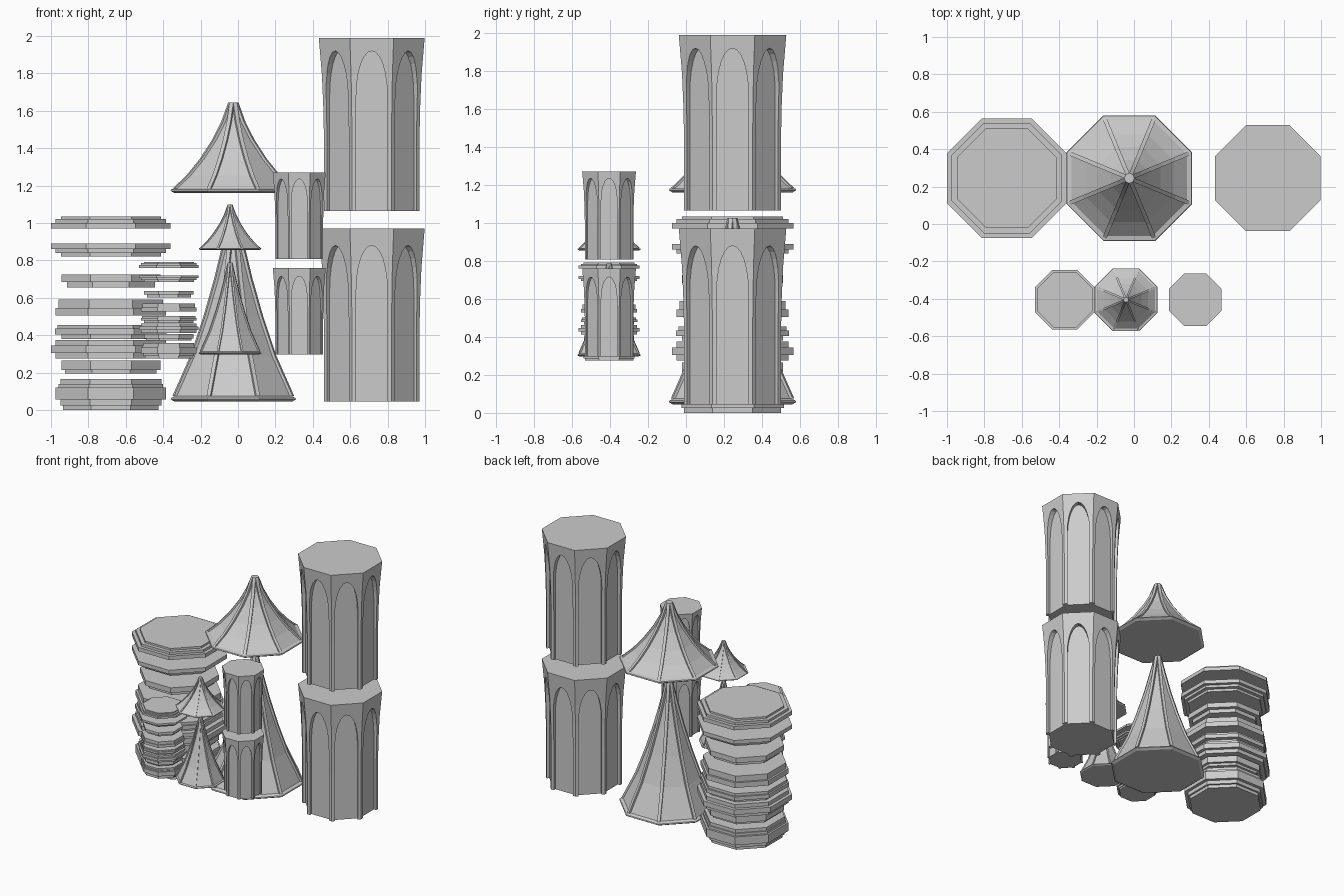
import bpy, bmesh, math

if "Cube" in bpy.data.objects:
    bpy.data.objects.remove(bpy.data.objects["Cube"])

C = math.cos(math.pi / 8)
CY = 0.245
DISC_X, ROOF_X, COL_X = -0.68, -0.025, 0.715
parts = []


def finish(bm, name, loc):
    bmesh.ops.recalc_face_normals(bm, faces=bm.faces)
    me = bpy.data.meshes.new(name)
    bm.to_mesh(me)
    bm.free()
    ob = bpy.data.objects.new(name, me)
    bpy.context.collection.objects.link(ob)
    ob.location = loc
    return ob


def loft(bm, rings):
    # closed solid through a list of rings of points
    vs = [[bm.verts.new(p) for p in r] for r in rings]
    n = len(rings[0])
    for a, b in zip(vs, vs[1:]):
        for i in range(n):
            j = (i + 1) % n
            bm.faces.new((a[i], a[j], b[j], b[i]))
    bm.faces.new(vs[0][::-1])
    bm.faces.new(vs[-1])


def octagon(a, z):
    # ring with flats facing the axes, a = distance to the flat
    r = a / C
    angs = [math.pi / 8 + i * math.pi / 4 for i in range(8)]
    return [(r * math.cos(t), r * math.sin(t), z) for t in angs]


def octa_solid(bm, profile):
    loft(bm, [octagon(a, z) for a, z in profile])


def molding(name, z0, steps):
    # stepped octagonal slab; steps = (apothem, top z)
    bm = bmesh.new()
    prof, z = [], z0
    for a, top in steps:
        prof += [(a, z), (a, top)]
        z = top
    octa_solid(bm, prof)
    parts.append(finish(bm, name, (DISC_X, CY, 0)))


def roof(name, z0, profile):
    # eave rim, concave slopes and a rib on each corner
    bm = bmesh.new()
    rim = [(0.315, z0), (0.335, z0 + 0.012), (0.332, z0 + 0.02)]
    octa_solid(bm, rim + profile)
    w = 0.011
    for i in range(8):
        t = math.pi / 8 + i * math.pi / 4
        c, s = math.cos(t), math.sin(t)
        rings = []
        for a, z in profile:
            r = a / C
            rings.append([(u * c - v * s, u * s + v * c, z) for u, v in
                          ((r - 0.015, -w), (r + 0.012, -w), (r + 0.012, w), (r - 0.015, w))])
        loft(bm, rings)
    parts.append(finish(bm, name, (ROOF_X, CY, 0)))


def column(name, z0, arch_top):
    # flared octagonal shaft
    h = 0.925
    bm = bmesh.new()
    octa_solid(bm, [(a, h * t) for a, t in
                    ((0.255, 0), (0.255, 0.4), (0.259, 0.6), (0.266, 0.78), (0.283, 1))])
    ob = finish(bm, name, (COL_X, CY, z0))
    # arched niche cutters, one per face
    bm = bmesh.new()
    hw, spring = 0.083, arch_top - 0.24
    outline = [(-hw, -0.1), (hw, -0.1)]
    for k in range(13):
        t = math.pi * k / 12
        outline.append((hw * math.cos(t), spring + 0.24 * math.sin(t)))
    for i in range(8):
        c, s = math.cos(i * math.pi / 4), math.sin(i * math.pi / 4)
        loft(bm, [[(u * c - v * s, u * s + v * c, z) for v, z in outline] for u in (0.235, 0.4)])
    cutter = finish(bm, "niche_cutter", ob.location)
    cutter.hide_render = True
    m = ob.modifiers.new("niches", 'BOOLEAN')
    m.operation = 'DIFFERENCE'
    m.solver = 'EXACT'
    m.object = cutter
    bpy.context.view_layer.objects.active = ob
    bpy.ops.object.modifier_apply(modifier=m.name)
    bpy.data.objects.remove(cutter)
    parts.append(ob)


# stack of moldings, bottom to top
molding("plinth", 0.0, [(0.255, 0.025), (0.27, 0.055), (0.295, 0.12), (0.28, 0.14), (0.27, 0.165)])
molding("molding_2", 0.195, [(0.245, 0.215), (0.265, 0.265)])
molding("molding_3", 0.275, [(0.295, 0.305), (0.32, 0.345), (0.295, 0.375)])
molding("molding_4", 0.38, [(0.265, 0.405), (0.298, 0.435), (0.285, 0.455)])
molding("molding_5", 0.505, [(0.295, 0.545), (0.28, 0.59)])
molding("molding_6", 0.655, [(0.235, 0.685), (0.265, 0.725)])
molding("molding_7", 0.82, [(0.267, 0.84), (0.295, 0.86), (0.32, 0.89)])
molding("molding_8", 0.97, [(0.32, 1.0), (0.295, 1.02), (0.267, 1.035)])

# tall and short roofs
roof("tall_roof", 0.045, [(0.31, 0.075), (0.215, 0.29), (0.145, 0.5), (0.088, 0.7),
                          (0.047, 0.87), (0.012, 1.025)])
roof("short_roof", 1.16, [(0.308, 1.185), (0.235, 1.255), (0.166, 1.34), (0.098, 1.445),
                          (0.05, 1.54), (0.012, 1.645)])

# tower shafts
column("lower_shaft", 0.045, 0.835)
column("upper_shaft", 1.065, 0.855)

# half-size copies in front
for ob in parts:
    c = ob.copy()
    c.name = "small_" + ob.name
    c.scale = (0.5, 0.5, 0.5)
    x, y, z = ob.location
    c.location = (x * 0.5 - 0.03, -0.405, z * 0.5 + 0.275)
    bpy.context.collection.objects.link(c)
